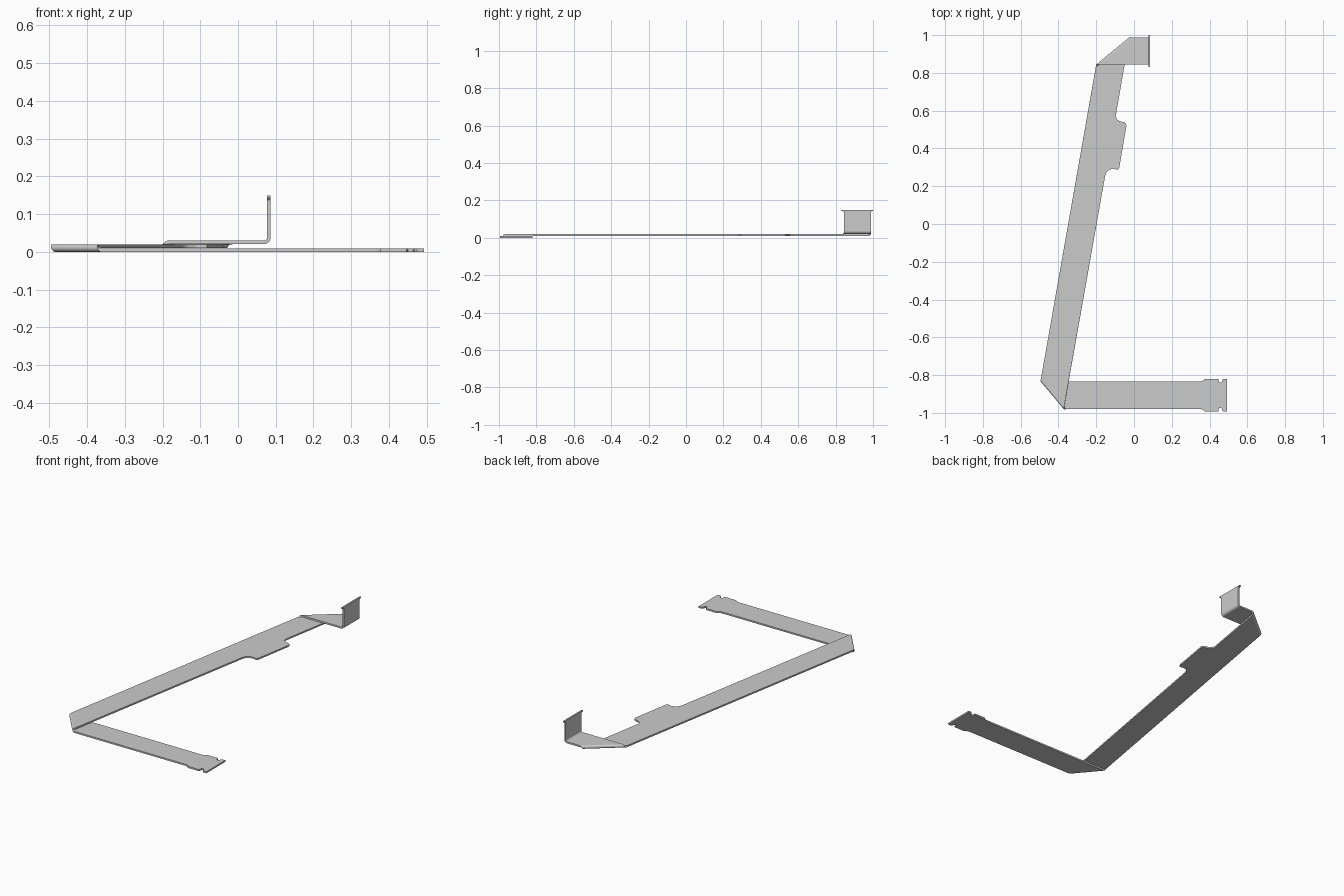
import bpy, bmesh, math
from mathutils import Vector

if "Cube" in bpy.data.objects:
    bpy.data.objects.remove(bpy.data.objects["Cube"])

THICK = 0.009
R = 0.00525                      # centre-line radius of the flat folds
Z = [0.0045, 0.015, 0.0255]      # centre heights of the three stacked layers
X = Vector((1, 0))
U = Vector((0.1735, 0.985)).normalized()   # direction of the long slanted run

bm = bmesh.new()


def face(points):
    bm.faces.new([bm.verts.new(p) for p in points])


def flat(points, z):
    face([(p[0], p[1], z) for p in points])


def strip(rows):
    for (a, b), (c, d) in zip(rows, rows[1:]):
        face([a, b, d, c])


def fold(a, b, low_dir, high_dir, z_low, steps=10):
    """Half-round fold along line a-b; returns its end points on both layers."""
    a, b = Vector(a), Vector(b)
    n = Vector((a.y - b.y, b.x - a.x)).normalized()
    if n.dot(low_dir) < 0:
        n = -n
    inset = R + THICK / 2
    low = [p + low_dir * inset / low_dir.dot(n) for p in (a, b)]
    high = [p + high_dir * inset / high_dir.dot(n) for p in (a, b)]
    rows = []
    for i in range(steps + 1):
        t = i / steps
        z = z_low + R - R * math.cos(math.pi * t)
        rows.append([(l.lerp(h, t) - n * R * math.sin(math.pi * t)).to_3d() + Vector((0, 0, z))
                     for l, h in zip(low, high)])
    strip(rows)
    return low, high


# the two diagonal folds
low1, mid1 = fold((-0.495, -0.833), (-0.372, -0.98), X, U, Z[0])
mid2, top2 = fold((-0.2, 0.844), (-0.025, 0.988), -U, X, Z[1])

# bottom run with a notched plug end, mirrored about its centre line
cy = -0.9065
half = [(0.355, 0.0735), (0.366, 0.078), (0.377, 0.087), (0.447, 0.087), (0.450, 0.067),
        (0.464, 0.067), (0.467, 0.081), (0.474, 0.087), (0.493, 0.087)]
flat([low1[0], low1[1]] + [(x, cy - h) for x, h in half]
     + [(x, cy + h) for x, h in reversed(half)], Z[0])

# long slanted run with the side tab
tab = [(-0.153, 0.254), (-0.146, 0.273), (-0.132, 0.286), (-0.111, 0.293), (-0.090, 0.288),
       (-0.082, 0.290), (-0.078, 0.298), (-0.040, 0.520), (-0.043, 0.532), (-0.053, 0.539),
       (-0.074, 0.544), (-0.090, 0.553), (-0.097, 0.571)]
flat([mid1[0], mid1[1]] + tab + [mid2[1], mid2[0]], Z[1])

# top run, upward bend and upright end
y0, y1 = 0.844, 0.988
bend_r, bend_x = 0.012, 0.0695
flat([top2[0], (bend_x, y0), (bend_x, y1), top2[1]], Z[2])
rows = []
for i in range(7):
    t = math.radians(15 * i)
    x = bend_x + bend_r * math.sin(t)
    z = Z[2] + bend_r * (1 - math.cos(t))
    rows.append([(x, y0, z), (x, y1, z)])
strip(rows)
end_x, start_z = bend_x + bend_r, Z[2] + bend_r
edge = [(0, start_z), (0, 0.138), (0.004, 0.143), (0.0125, 0.143), (0.0125, 0.15)]
face([(end_x, y0 - w, z) for w, z in edge] + [(end_x, y1 + w, z) for w, z in reversed(edge)])

# join the sheet and give it thickness
bmesh.ops.remove_doubles(bm, verts=bm.verts, dist=1e-4)
bmesh.ops.recalc_face_normals(bm, faces=bm.faces)
mesh = bpy.data.meshes.new("folded_ribbon")
bm.to_mesh(mesh)
bm.free()
ribbon = bpy.data.objects.new("folded_ribbon", mesh)
bpy.context.collection.objects.link(ribbon)
solid = ribbon.modifiers.new("thickness", 'SOLIDIFY')
solid.thickness = THICK
solid.offset = 0
solid.use_even_offset = True
bpy.context.view_layer.objects.active = ribbon
ribbon.select_set(True)
bpy.ops.object.modifier_apply(modifier=solid.name)
bpy.ops.object.shade_smooth_by_angle(angle=math.radians(30))
ribbon.modifiers.new("flat_shading_weight", 'WEIGHTED_NORMAL').keep_sharp = True
